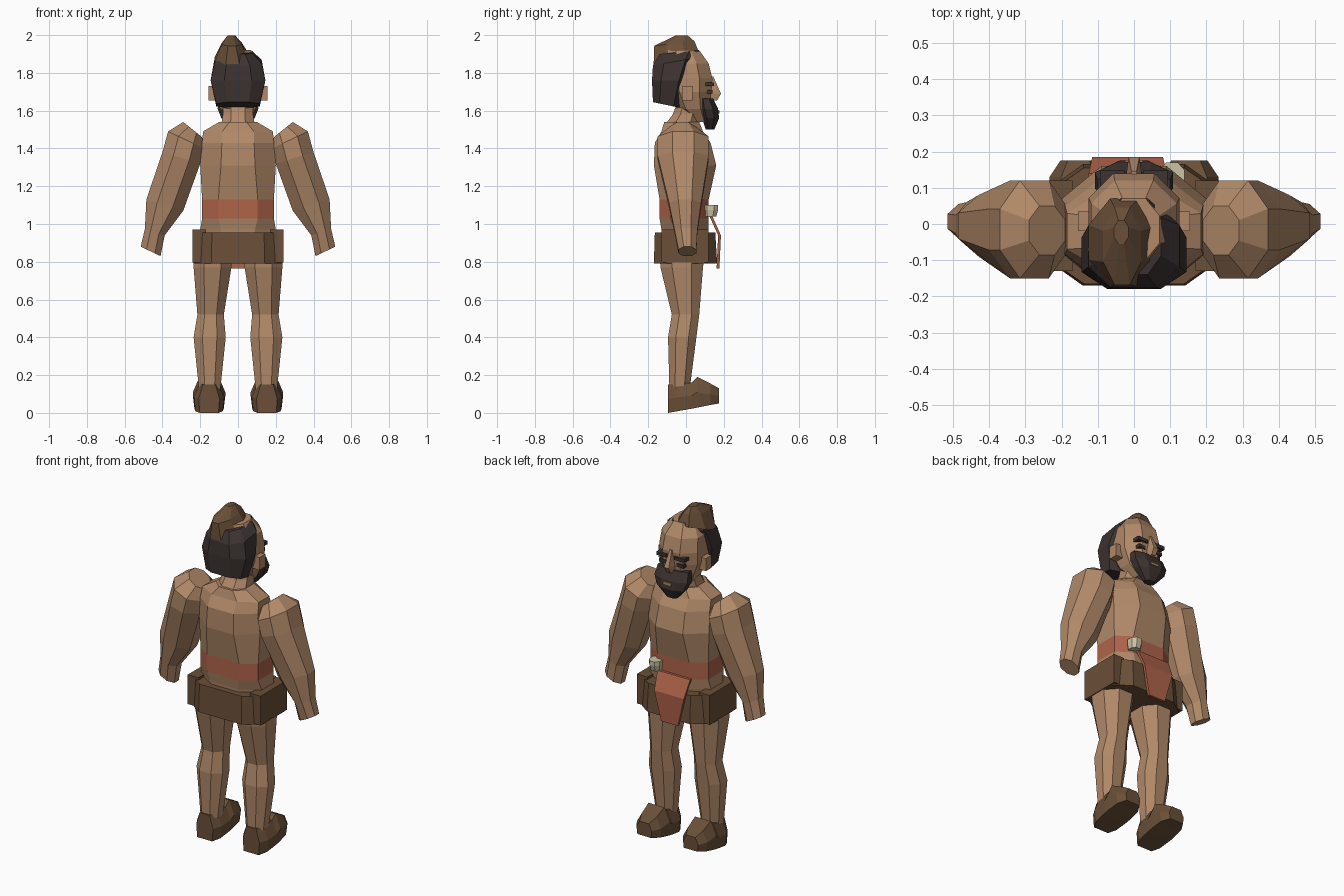
import bpy, bmesh
from mathutils import Vector

if "Cube" in bpy.data.objects:
    bpy.data.objects.remove(bpy.data.objects["Cube"])


def material(name, colour):
    m = bpy.data.materials.new(name)
    m.use_nodes = True
    m.diffuse_color = (*colour, 1)
    m.node_tree.nodes["Principled BSDF"].inputs["Base Color"].default_value = (*colour, 1)
    return m


skin = material("skin", (.44, .25, .14))
hair_dark = material("dark hair", (.045, .033, .03))
leather = material("brown leather", (.145, .08, .04))
red = material("red cloth", (.43, .125, .068))
bone = material("pale bone", (.6, .55, .37))


def ring(centre, u, v, cut):
    """Octagon spanning half-axes u and v with chamfered corners."""
    c, u, v = Vector(centre), Vector(u), Vector(v)
    pattern = [(1, -cut), (1, cut), (cut, 1), (-cut, 1),
               (-1, cut), (-1, -cut), (-cut, -1), (cut, -1)]
    return [c + u * a + v * b for a, b in pattern]


def level(z, x0, x1, y0, y1, cut=.45, tilt=0):
    """Ring around the vertical; tilt raises its +y side."""
    return ring(((x0 + x1) / 2, (y0 + y1) / 2, z), ((x1 - x0) / 2, 0, 0),
                (0, (y1 - y0) / 2, tilt), cut)


def even(z, hx, y0, y1, cut=.45, tilt=0):
    return level(z, -hx, hx, y0, y1, cut, tilt)


def loft(name, rings, mat):
    """Skin a closed, flat-faced body through a list of rings."""
    bm = bmesh.new()
    loops = [[bm.verts.new(p) for p in r] for r in rings]
    for a, b in zip(loops, loops[1:]):
        for i in range(len(a)):
            j = (i + 1) % len(a)
            bm.faces.new((a[i], a[j], b[j], b[i]))
    bm.faces.new(loops[0][::-1])
    bm.faces.new(loops[-1])
    bmesh.ops.recalc_face_normals(bm, faces=bm.faces)
    me = bpy.data.meshes.new(name)
    bm.to_mesh(me)
    bm.free()
    ob = bpy.data.objects.new(name, me)
    me.materials.append(mat)
    bpy.context.collection.objects.link(ob)
    return ob


def box(name, x0, x1, y0, y1, z0, z1, mat):
    quad = [(x0, y0), (x1, y0), (x1, y1), (x0, y1)]
    return loft(name, [[(x, y, z) for x, y in quad] for z in (z0, z1)], mat)


# Torso with a red waistband
torso = loft("torso", [
    even(.80, .16, -.12, .10), even(.97, .2, -.13, .12),
    even(1.03, .19, -.14, .12, .55), even(1.13, .19, -.14, .12, .55),
    even(1.31, .2, -.17, .16), even(1.43, .19, -.165, .13),
    even(1.49, .185, -.13, .09), even(1.54, .1, -.115, .07)], skin)
torso.data.materials.append(red)
for f in torso.data.polygons:
    if 1.04 < f.center.z < 1.12:
        f.material_index = 1

# Neck and head
loft("neck", [even(1.52, .09, -.115, .07), even(1.58, .08, -.07, .075),
              even(1.66, .08, -.04, .08)], skin)
loft("head", [
    even(1.54, .05, .04, .12), even(1.61, .095, -.05, .125),
    even(1.7, .125, -.1, .135), even(1.77, .125, -.11, .14),
    even(1.85, .118, -.11, .12), even(1.92, .07, -.1, .07)], skin)
nose_steps = [(1.78, .012, .145), (1.69, .025, .185), (1.655, .022, .165)]
loft("nose", [[(-w, .11, z), (w, .11, z), (w * .6, y, z), (-w * .6, y, z)]
              for z, w, y in nose_steps], skin)

# Hair shell, topknot and beard
loft("hair", [
    even(1.63, .115, -.175, -.03, .5, -.015), even(1.76, .145, -.18, .01, .5),
    even(1.86, .125, -.175, .055, .5, .02), even(1.91, .075, -.14, .07, .5, .01)], hair_dark)
loft("topknot", [
    level(1.865, -.125, .07, -.172, .07, .4, .04),
    level(1.955, -.085, .02, -.168, .045, .4, .012),
    level(1.998, -.055, -.015, -.055, .01, .4)], leather)
loft("beard", [
    even(1.5, .035, .105, .15), even(1.56, .088, .085, .175),
    even(1.61, .108, .07, .17), even(1.665, .1, .07, .142)], hair_dark)
box("lower_lip", -.025, .025, .168, .177, 1.585, 1.6, skin)

# Waist wrap, front cloth and charm
loft("waist_wrap", [even(.79, .235, -.17, .165, .6),
                    even(.955, .23, -.165, .155, .6)], leather)
cloth_steps = [(1.04, -.125, .09, .125), (.94, -.115, .08, .17), (.765, -.07, .04, .162)]
loft("front_cloth", [[(a, y, z), (b, y, z), (b, y + .015, z), (a, y + .015, z)]
                     for z, a, b, y in cloth_steps], red)
loft("charm", [level(1.04, .075, .135, .095, .16),
               level(1.075, .07, .14, .09, .17),
               level(1.1, .07, .14, .09, .17)], bone)

# Paired parts
arm_steps = [  # outer x, z, inner x, z, back y, front y
    (.29, 1.54, .19, 1.46, -.085, .05), (.37, 1.49, .18, 1.4, -.15, .12),
    (.4, 1.38, .2, 1.32, -.15, .12), (.485, 1.13, .29, 1.07, -.09, .08),
    (.493, .975, .388, .94, -.06, .06), (.515, .88, .41, .83, -.04, .055)]
leg_steps = [  # z, inner x, outer x, back y, front y
    (.84, .03, .235, -.14, .1), (.77, .035, .235, -.135, .09),
    (.52, .075, .215, -.075, .07), (.4, .065, .235, -.095, .055),
    (.13, .093, .207, -.088, .02)]
foot_steps = [  # y, half width, sole z, top z
    (-.095, .055, 0, .15), (-.05, .08, .008, .155), (.03, .086, .022, .16),
    (.06, .086, .028, .19), (.13, .08, .042, .155), (.175, .05, .05, .13)]

for side, s in (("left", 1), ("right", -1)):
    loft(side + "_arm", [
        ring((s * (xo + xi) / 2, (y0 + y1) / 2, (zo + zi) / 2),
             (s * (xo - xi) / 2, 0, (zo - zi) / 2), (0, (y1 - y0) / 2, 0), .42)
        for xo, zo, xi, zi, y0, y1 in arm_steps], skin)
    loft(side + "_leg", [level(z, *sorted((s * a, s * b)), y0, y1)
                         for z, a, b, y0, y1 in leg_steps], skin)
    cx = s * .153
    loft(side + "_shoe", [
        [(cx - w * .9, y, lo), (cx + w * .9, y, lo),
         (cx + w, y, lo + (hi - lo) * .5), (cx + w * .6, y, hi),
         (cx - w * .6, y, hi), (cx - w, y, lo + (hi - lo) * .5)]
        for y, w, lo, hi in foot_steps], leather)
    box(side + "_ear", *sorted((s * .11, s * .155)), -.02, .035, 1.655, 1.73, skin)
    box(side + "_brow", *sorted((s * .025, s * .092)), .1, .147, 1.73, 1.75, hair_dark)
    box(side + "_eye", *sorted((s * .035, s * .08)), .1, .14, 1.69, 1.71, hair_dark)
    box(side + "_hip_flap", *sorted((s * .17, s * .24)), -.13, .12, .795, .97, leather)
